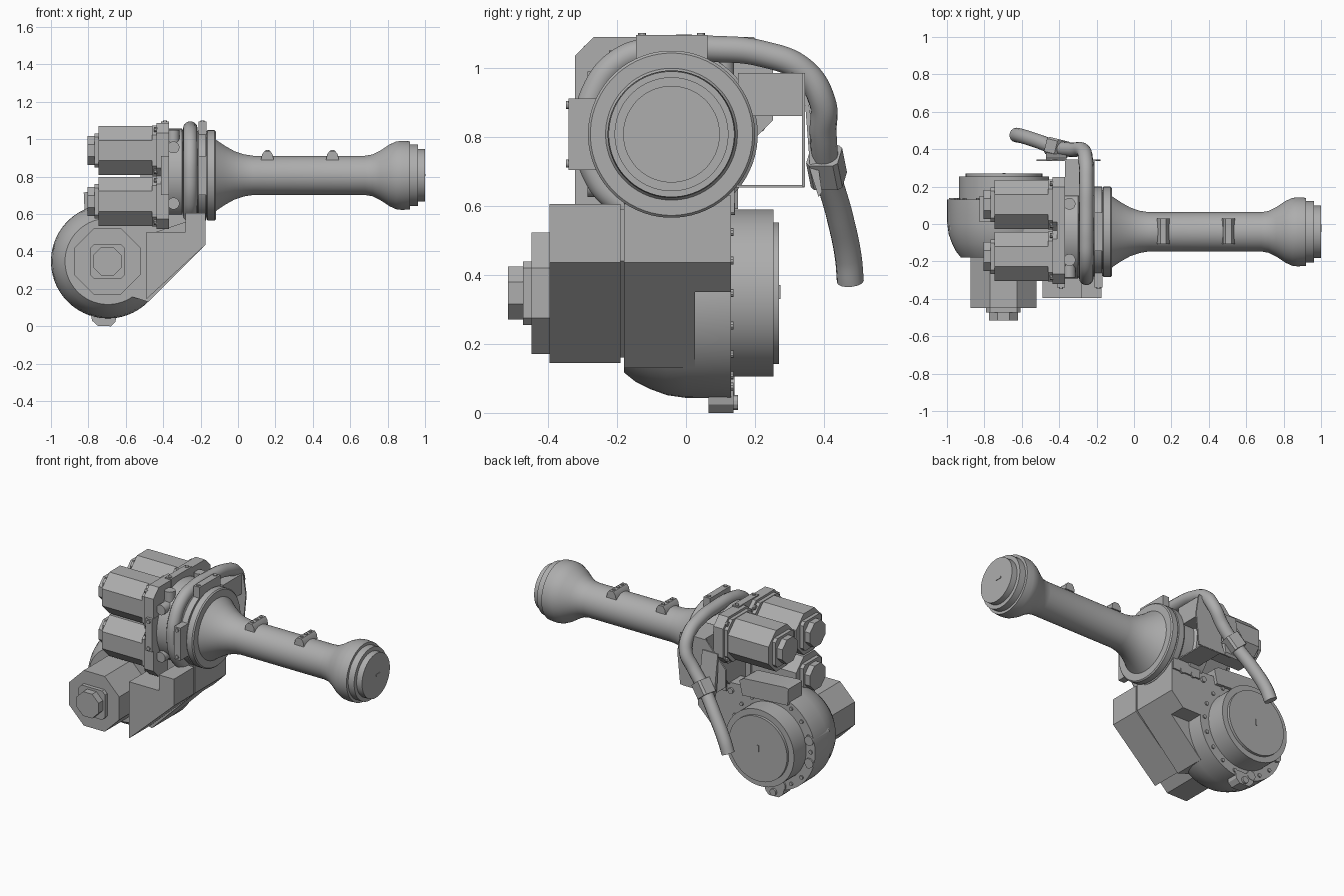
import bpy, bmesh
from math import cos, sin, pi, radians
from mathutils import Vector, Matrix

cube = bpy.data.objects.get("Cube")
if cube:
    bpy.data.objects.remove(cube)

metal = bpy.data.materials.new("machine grey")
metal.use_nodes = True
GREY = (0.42, 0.42, 0.42, 1)
metal.diffuse_color = GREY
metal.node_tree.nodes["Principled BSDF"].inputs["Base Color"].default_value = GREY
parts = []


def finish(name, bm):
    bmesh.ops.recalc_face_normals(bm, faces=bm.faces)
    me = bpy.data.meshes.new(name)
    bm.to_mesh(me)
    bm.free()
    me.materials.append(metal)
    ob = bpy.data.objects.new(name, me)
    bpy.context.collection.objects.link(ob)
    parts.append(ob)
    return ob


def place(axis, a, u, v):
    return {"x": (a, u, v), "y": (u, a, v), "z": (u, v, a)}[axis]


def loft(name, rings):
    """Skin matching rings of points and cap both ends."""
    bm = bmesh.new()
    loops = [[bm.verts.new(p) for p in ring] for ring in rings]
    n = len(loops[0])
    for a, b in zip(loops, loops[1:]):
        for i in range(n):
            j = (i + 1) % n
            bm.faces.new((a[i], a[j], b[j], b[i]))
    bm.faces.new(loops[0])
    bm.faces.new(loops[-1])
    return finish(name, bm)


def lathe(name, axis, centre, profile, seg=48):
    """Revolve (distance, radius) pairs; eight sides give flat-topped octagons."""
    off = pi / seg
    k = 1 / cos(off) if seg == 8 else 1
    return loft(name, [[place(axis, a, centre[0] + r * k * cos(2 * pi * i / seg + off),
                              centre[1] + r * k * sin(2 * pi * i / seg + off))
                        for i in range(seg)] for a, r in profile])


def prism(name, axis, outline, lo, hi):
    return loft(name, [[place(axis, a, u, v) for u, v in outline] for a in (lo, hi)])


def box(name, lo, hi):
    return prism(name, "z", [(lo[0], lo[1]), (hi[0], lo[1]), (hi[0], hi[1]), (lo[0], hi[1])],
                 lo[2], hi[2])


def chamfered(cu, cv, h, c):
    return [(cu + a, cv + b) for a, b in
            ((h, c - h), (h, h - c), (h - c, h), (c - h, h),
             (-h, h - c), (-h, c - h), (c - h, -h), (h - c, -h))]


def motor(name, axis, centre, tail, cap, body, front, half):
    """Octagonal motor with a stepped connector cap on its tail."""
    lathe(name + "_body", axis, centre, [(body, half), (front, half)], 8)
    lathe(name + "_cap", axis, centre, [(tail, 0.077), (cap + 0.01, 0.077)], 8)
    prism(name + "_cap_plate", axis, chamfered(*centre, 0.092, 0.02), cap, body + 0.01)


# Upper arm tube, flared at both ends
ARM = (-0.042, 0.807)
lathe("arm_tube", "x", ARM, [
    (-0.13, 0.2), (-0.11, 0.185), (-0.07, 0.158), (-0.02, 0.13), (0.03, 0.113), (0.08, 0.105),
    (0.68, 0.105), (0.72, 0.112), (0.76, 0.132), (0.81, 0.165), (0.845, 0.181), (0.875, 0.185),
    (0.92, 0.182), (0.92, 0.165), (0.962, 0.165), (0.962, 0.14), (1.0, 0.14)], 64)
box("arm_end_slot", (0.995, -0.042, 0.803), (1.003, 0.0, 0.815))
for i, x in enumerate((0.157, 0.505)):
    prism(f"cable_clip_{i}", "y", [(x - 0.034, 0.89), (x + 0.034, 0.89), (x + 0.028, 0.92),
                                  (x + 0.015, 0.937), (x - 0.015, 0.937), (x - 0.028, 0.92)],
          -0.107, 0.03)
    for y in (-0.08, -0.038, 0.004):
        lathe("clip_bolt", "z", (x, y), [(0.93, 0.011), (0.942, 0.011)], 12)

# Shoulder housing with flange, lugs and plugs
lathe("joint_housing", "x", ARM, [(-0.4, 0.25), (-0.3, 0.25), (-0.29, 0.235), (-0.22, 0.235),
                                 (-0.21, 0.242), (-0.172, 0.242)], 64)
lathe("joint_flange", "x", ARM, [(-0.168, 0.236), (-0.162, 0.242), (-0.125, 0.242),
                                (-0.118, 0.235)], 64)
lathe("joint_core", "x", ARM, [(-0.18, 0.225), (-0.14, 0.225)])
for x in (-0.39, -0.19):
    box("front_lug", (x - 0.022, -0.34, 0.703), (x + 0.022, -0.22, 0.91))
    box("top_lug", (x - 0.022, -0.145, 0.99), (x + 0.022, 0.062, 1.095))
    for s in (-0.085, 0.085):
        lathe("front_lug_bolt", "y", (x, ARM[1] + s), [(-0.347, 0.012), (-0.335, 0.012)], 12)
        lathe("top_lug_bolt", "z", (x, ARM[0] + s), [(1.09, 0.012), (1.1, 0.012)], 12)
for s in (-0.15, 0.15):
    lathe("front_plug", "y", (-0.345, ARM[1] + s), [(-0.285, 0.032), (-0.15, 0.032)], 16)
    lathe("top_plug", "z", (-0.345, ARM[0] + s), [(0.95, 0.032), (1.05, 0.032)], 16)

# Three wrist motors with mounting plates
for i, c in enumerate(((-0.174, 0.94), (0.104, 0.94), (-0.174, 0.668))):
    motor(f"wrist_motor_{i}", "x", c, -0.805, -0.768, -0.745, -0.43, 0.131)
    prism(f"motor_plate_{i}", "x", chamfered(*c, 0.148, 0.055), -0.437, -0.37)
    prism(f"motor_collar_{i}", "x", chamfered(*c, 0.134, 0.05), -0.46, -0.43)
    for a in (1, -1):
        for b in (1, -1):
            lathe("plate_bolt", "x", (c[0] + a * 0.112, c[1] + b * 0.112),
                  [(-0.45, 0.014), (-0.43, 0.014)], 10)

# Elbow gear unit
HUB = (-0.695, 0.347)
lathe("elbow_body", "y", HUB, [(-0.18, 0.23), (-0.145, 0.258), (-0.105, 0.278), (-0.055, 0.296),
                              (0.0, 0.304), (0.13, 0.305)], 64)
lathe("elbow_disc", "y", HUB, [(0.12, 0.242), (0.253, 0.242), (0.253, 0.205), (0.27, 0.205)], 64)
box("disc_slot", (-0.702, 0.268, 0.33), (-0.688, 0.273, 0.37))
for i in range(18):
    t = 2 * pi * i / 18
    lathe("rim_bolt", "y", (HUB[0] + 0.275 * cos(t), HUB[1] + 0.275 * sin(t)),
          [(0.12, 0.012), (0.138, 0.012)], 10)
for deg in (165, 195, 255):
    t = radians(deg)
    lathe("rim_boss", "y", (HUB[0] + 0.275 * cos(t), HUB[1] + 0.275 * sin(t)),
          [(-0.03, 0.03), (0.14, 0.03)], 16)
prism("bottom_stop", "y", [(-0.79, 0.08), (-0.78, 0.03), (-0.75, 0.003), (-0.68, 0.0),
                           (-0.655, 0.025), (-0.645, 0.08)], 0.065, 0.138)
lathe("stop_bolt", "y", (-0.715, 0.03), [(0.13, 0.022), (0.15, 0.022)], 12)

# Neck joining the elbow to the shoulder
prism("neck_front", "y", [(-0.175, 0.605), (-0.175, 0.435), (-0.48, 0.13), (-0.695, 0.2),
                          (-0.76, 0.55), (-0.66, 0.63)], -0.18, 0.026)
prism("neck_back", "y", [(-0.175, 0.63), (-0.175, 0.435), (-0.26, 0.35), (-0.45, 0.35),
                         (-0.695, 0.4), (-0.76, 0.6), (-0.68, 0.65)], 0.02, 0.13)
box("neck_top", (-0.38, -0.16, 0.58), (-0.18, 0.14, 0.68))
prism("front_cover", "y", [(-0.49, 0.505), (-0.28, 0.505), (-0.28, 0.605), (-0.175, 0.605),
                           (-0.175, 0.435), (-0.49, 0.145)], -0.395, -0.19)
prism("cover_gasket", "y", [(-0.48, 0.49), (-0.19, 0.59), (-0.19, 0.44), (-0.48, 0.16)],
      -0.2, -0.17)
for x in (-0.25, -0.33, -0.41):
    lathe("neck_bolt", "y", (x, 0.59), [(0.12, 0.018), (0.142, 0.018)], 12)

# Elbow motor and the terminal box on top of the gear unit
motor("elbow_motor", "y", (-0.698, 0.347), -0.515, -0.472, -0.448, -0.15, 0.176)
prism("terminal_box", "y", [(-0.82, 0.61), (-0.5, 0.59), (-0.48, 0.68), (-0.51, 0.7),
                            (-0.8, 0.72), (-0.825, 0.715)], 0.01, 0.15)

# Hose bracket behind the shoulder
box("bracket_arm", (-0.37, 0.15, 0.86), (-0.21, 0.342, 0.985))
prism("bracket_plate", "y", [(-0.52, 0.72), (-0.44, 0.655), (-0.2, 0.655), (-0.18, 0.86),
                             (-0.2, 0.985), (-0.38, 0.985), (-0.52, 0.83)], 0.336, 0.345)
box("bracket_shelf", (-0.36, 0.13, 0.652), (-0.22, 0.343, 0.66))
prism("clamp_plate", "x", [(0.343, 0.92), (0.352, 0.92), (0.394, 0.64), (0.384, 0.625),
                           (0.36, 0.7)], -0.47, -0.36)

# Hose looping over the shoulder and down past the elbow
path = [(-0.255, -0.17, 0.59), (-0.255, -0.25, 0.67), (-0.255, -0.287, 0.8),
        (-0.255, -0.265, 0.93), (-0.255, -0.19, 1.02), (-0.255, -0.08, 1.052),
        (-0.255, 0.08, 1.054), (-0.255, 0.22, 1.04), (-0.258, 0.34, 0.99),
        (-0.275, 0.395, 0.9), (-0.33, 0.397, 0.81), (-0.41, 0.407, 0.71),
        (-0.52, 0.445, 0.57), (-0.6, 0.47, 0.45), (-0.63, 0.476, 0.38)]
pts = [Vector(p) for p in path]
cu = bpy.data.curves.new("hose", "CURVE")
cu.dimensions = "3D"
cu.bevel_depth = 0.039
cu.bevel_resolution = 5
cu.use_fill_caps = True
sp = cu.splines.new("BEZIER")
sp.bezier_points.add(len(pts) - 1)
for bp, p in zip(sp.bezier_points, pts):
    bp.co = p
    bp.handle_left_type = bp.handle_right_type = "AUTO"
cu.materials.append(metal)
hose = bpy.data.objects.new("hose", cu)
bpy.context.collection.objects.link(hose)

# Clamp around the hose, aligned with its run
clamp = prism("hose_clamp", "z", chamfered(0, 0, 0.047, 0.012), -0.045, 0.045)
run = (pts[12] - pts[10]).normalized()
clamp.matrix_world = Matrix.Translation(pts[11]) @ run.to_track_quat("Z", "Y").to_matrix().to_4x4()

# Smooth the round parts, keeping hard edges crisp
bpy.ops.object.select_all(action="DESELECT")
for ob in parts:
    ob.select_set(True)
bpy.context.view_layer.objects.active = parts[0]
bpy.ops.object.shade_smooth_by_angle(angle=radians(30))
